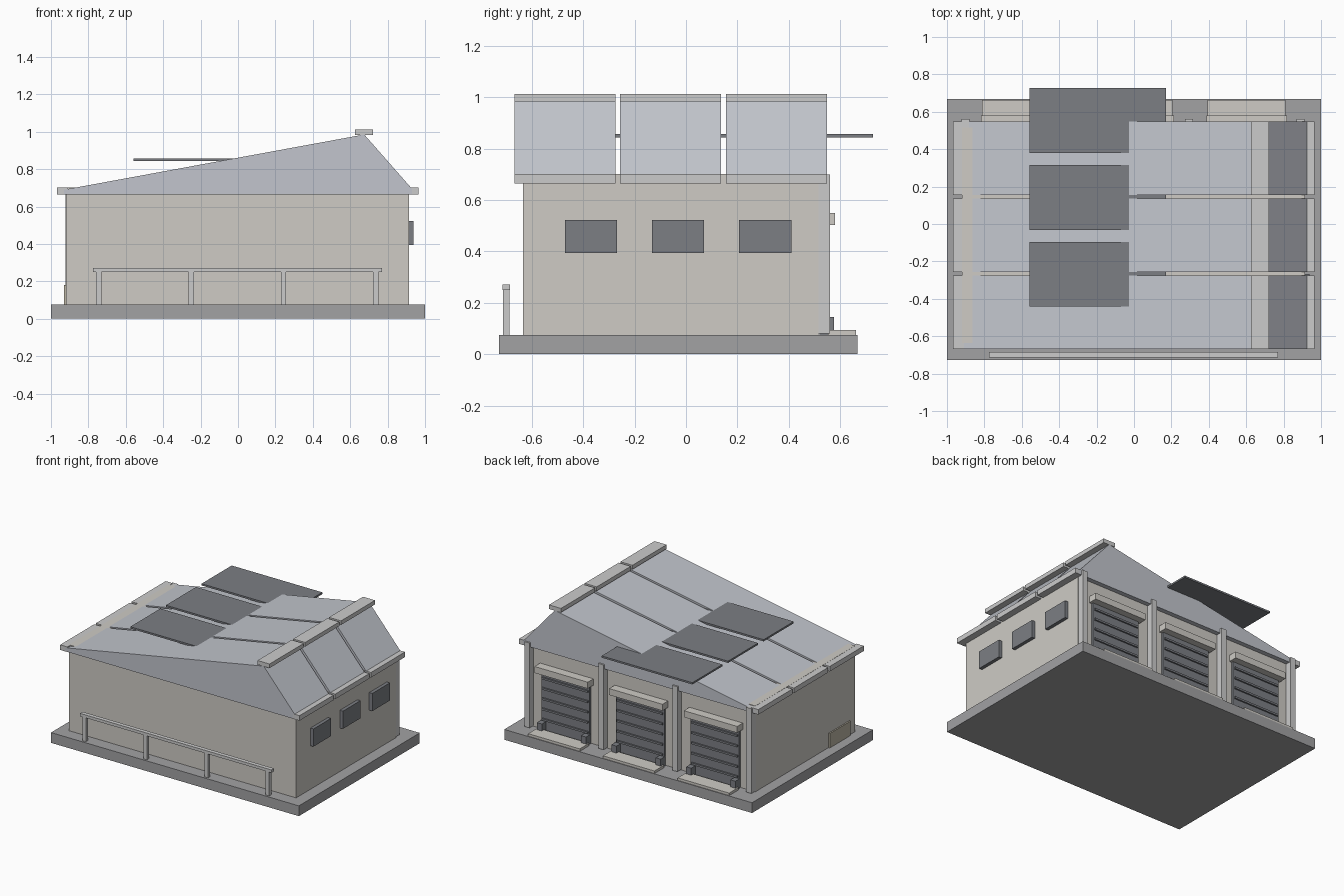
import bpy, bmesh

if "Cube" in bpy.data.objects:
    bpy.data.objects.remove(bpy.data.objects["Cube"])


def material(name, r, g, b):
    m = bpy.data.materials.new(name)
    m.diffuse_color = (r, g, b, 1)
    m.use_nodes = True
    m.node_tree.nodes["Principled BSDF"].inputs["Base Color"].default_value = m.diffuse_color
    return m


WALL = material("wall_paint", 0.62, 0.60, 0.56)
ROOF = material("roof_metal", 0.54, 0.56, 0.61)
DARK = material("dark_metal", 0.20, 0.21, 0.23)
BASE = material("concrete", 0.36, 0.36, 0.37)
TRIM = material("trim", 0.55, 0.55, 0.57)
TAN = material("tan_hatch", 0.50, 0.46, 0.37)


def finish(bm, name, mat):
    bmesh.ops.recalc_face_normals(bm, faces=bm.faces)
    me = bpy.data.meshes.new(name)
    bm.to_mesh(me)
    bm.free()
    me.materials.append(mat)
    ob = bpy.data.objects.new(name, me)
    bpy.context.collection.objects.link(ob)
    return ob


def box(name, x, y, z, mat):
    """Box from (min, max) ranges on each axis."""
    bm = bmesh.new()
    bmesh.ops.create_cube(bm, size=1)
    for v in bm.verts:
        for i, (lo, hi) in enumerate((x, y, z)):
            v.co[i] = hi if v.co[i] > 0 else lo
    return finish(bm, name, mat)


def prism(name, profile, y0, y1, mat):
    """Extrude an (x, z) profile along y."""
    bm = bmesh.new()
    face = bm.faces.new([bm.verts.new((x, y0, z)) for x, z in profile])
    ext = bmesh.ops.extrude_face_region(bm, geom=[face])
    for v in ext["geom"]:
        if isinstance(v, bmesh.types.BMVert):
            v.co.y = y1
    # the source face is kept, closing the front gable
    return finish(bm, name, mat)


# slab and main building
box("foundation", (-1, 1), (-0.727, 0.667), (0, 0.075), BASE)
box("walls", (-0.92, 0.914), (-0.635, 0.515), (0.075, 0.702), WALL)

# three sawtooth roof bays with ridge caps, eaves and flat solar panels
profile = [(-0.93, 0.665), (-0.93, 0.69), (0.675, 0.985), (0.93, 0.695), (0.93, 0.665)]
for i in range(3):
    y0 = -0.668 + 0.412 * i
    y1 = y0 + 0.393
    prism(f"roof_bay_{i}", profile, y0, y1, ROOF)
    box(f"ridge_cap_{i}", (0.625, 0.722), (y0, y1), (0.983, 1.013), TRIM)
    box(f"left_eave_{i}", (-0.968, -0.91), (y0, y1), (0.664, 0.701), TRIM)
    box(f"right_eave_{i}", (0.91, 0.964), (y0, y1), (0.664, 0.701), TRIM)
    p0 = -0.442 + 0.411 * i
    box(f"solar_panel_{i}", (-0.56, 0.172), (p0, p0 + 0.347), (0.843, 0.856), DARK)

# windows on the right wall
for i in range(3):
    y0 = -0.471 + 0.339 * i
    box(f"window_{i}", (0.9, 0.939), (y0, y0 + 0.203), (0.393, 0.522), DARK)

# pilasters on the back wall
for i in range(4):
    x = -0.9 + 0.597 * i
    box(f"pilaster_{i}", (x - 0.021, x + 0.021), (0.51, 0.561), (0.08, 0.699), TRIM)

# loading bays: shutter, ribs, hood, bumpers and dock plate
for i in range(3):
    x = -0.604 + 0.603 * i
    box(f"shutter_{i}", (x - 0.195, x + 0.195), (0.51, 0.53), (0.08, 0.51), DARK)
    for k in range(5):
        z = 0.15 + 0.075 * k
        box(f"shutter_rib_{i}_{k}", (x - 0.185, x + 0.185), (0.525, 0.541), (z, z + 0.014), DARK)
    box(f"hood_{i}", (x - 0.215, x + 0.215), (0.51, 0.58), (0.503, 0.55), WALL)
    for side in (-1, 1):
        bx = x + side * 0.178
        box(f"bumper_{i}_{side}", (bx - 0.02, bx + 0.02), (0.52, 0.577), (0.075, 0.144), DARK)
    box(f"dock_plate_{i}", (x - 0.208, x + 0.208), (0.553, 0.662), (0.075, 0.093), WALL)

# low hatch on the left wall
box("side_hatch", (-0.93, -0.91), (-0.57, -0.33), (0.075, 0.18), TAN)

# front railing
box("hand_rail", (-0.775, 0.77), (-0.715, -0.685), (0.25, 0.271), TRIM)
for i in range(4):
    x = -0.744 + 0.4935 * i
    box(f"rail_post_{i}", (x - 0.014, x + 0.014), (-0.712, -0.687), (0.075, 0.255), TRIM)
